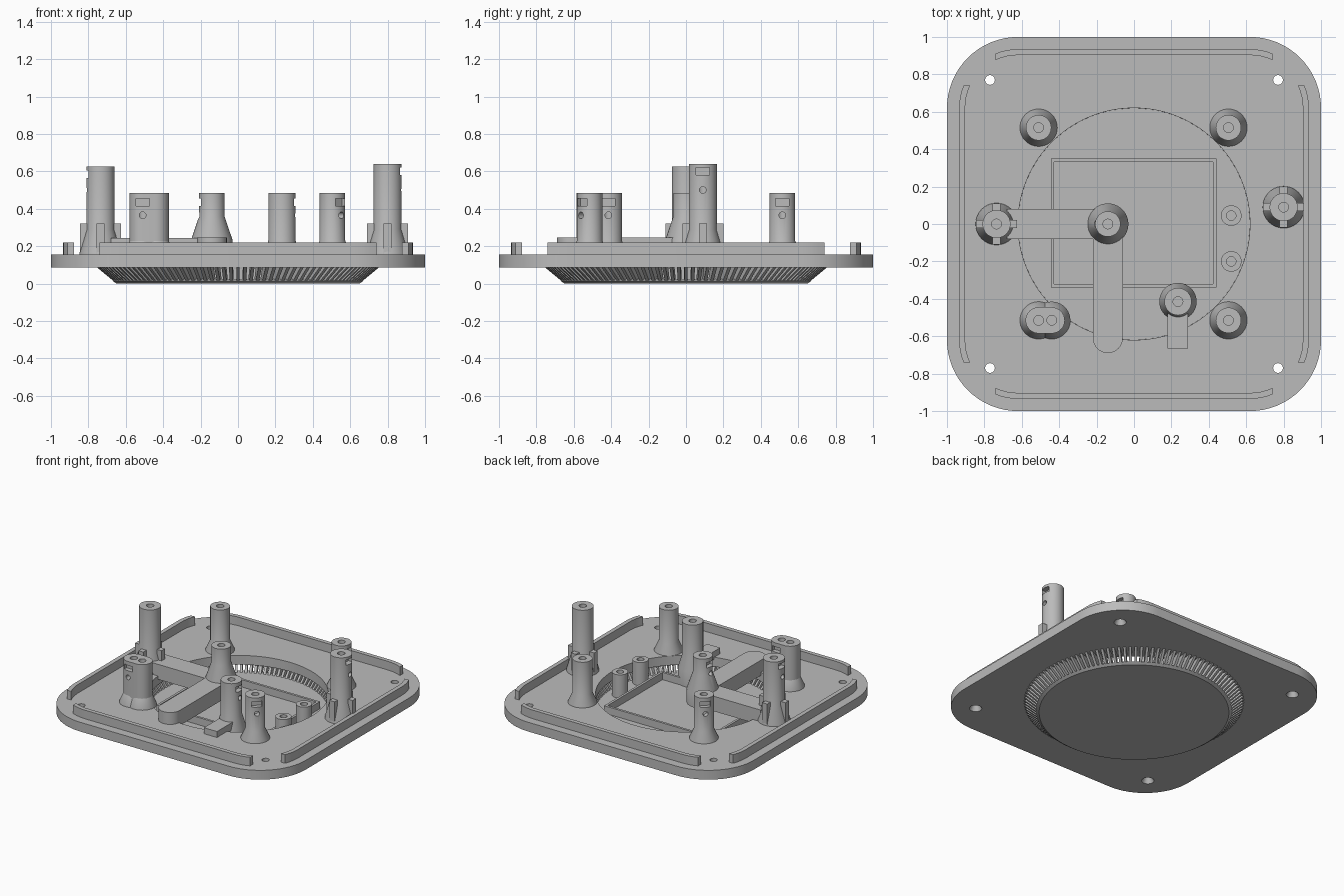
import bpy, bmesh, math
from mathutils import Matrix, Vector

cube = bpy.data.objects.get("Cube")
if cube:
    bpy.data.objects.remove(cube, do_unlink=True)

grey = bpy.data.materials.new("plain_grey")
grey.use_nodes = True
grey.diffuse_color = (0.5, 0.5, 0.5, 1)
grey.node_tree.nodes["Principled BSDF"].inputs["Base Color"].default_value = (0.5, 0.5, 0.5, 1)


def make(name, bm):
    bmesh.ops.recalc_face_normals(bm, faces=bm.faces)
    mesh = bpy.data.meshes.new(name)
    bm.to_mesh(mesh)
    bm.free()
    mesh.materials.append(grey)
    obj = bpy.data.objects.new(name, mesh)
    bpy.context.collection.objects.link(obj)
    return obj


def prism(name, outline, z0, z1):
    """Extrude a closed xy outline between two heights."""
    bm = bmesh.new()
    face = bm.faces.new([bm.verts.new((x, y, z0)) for x, y in outline])
    new = bmesh.ops.extrude_face_region(bm, geom=[face])["geom"]
    bmesh.ops.translate(bm, vec=(0, 0, z1 - z0),
                        verts=[v for v in new if isinstance(v, bmesh.types.BMVert)])
    return make(name, bm)


def box(name, x0, x1, y0, y1, z0, z1):
    return prism(name, [(x0, y0), (x1, y0), (x1, y1), (x0, y1)], z0, z1)


def lathe(name, profile, x=0, y=0, steps=40):
    """Spin an (r, z) profile that starts and ends on the axis."""
    bm = bmesh.new()
    verts = [bm.verts.new((r, 0, z)) for r, z in profile]
    edges = [bm.edges.new(pair) for pair in zip(verts, verts[1:])]
    bmesh.ops.spin(bm, geom=verts + edges, cent=(0, 0, 0), axis=(0, 0, 1),
                   angle=math.tau, steps=steps, use_duplicate=False)
    bmesh.ops.remove_doubles(bm, verts=bm.verts, dist=0.0002)
    bmesh.ops.translate(bm, vec=(x, y, 0), verts=bm.verts)
    return make(name, bm)


def rod(r, z0, z1, x=0, y=0, steps=24):
    return lathe("cutter", [(0, z0), (r, z0), (r, z1), (0, z1)], x, y, steps)


def cut(obj, cutters):
    for c in cutters:
        c.hide_render = True
        mod = obj.modifiers.new("cut", "BOOLEAN")
        mod.operation, mod.solver, mod.object = "DIFFERENCE", "EXACT", c
    graph = bpy.context.evaluated_depsgraph_get()
    mesh = bpy.data.meshes.new_from_object(obj.evaluated_get(graph))
    obj.modifiers.clear()
    obj.data = mesh
    for c in cutters:
        bpy.data.objects.remove(c, do_unlink=True)


def arc(cx, cy, r, a0, a1, n=16):
    angles = [math.radians(a0 + (a1 - a0) * i / n) for i in range(n + 1)]
    return [(cx + r * math.cos(a), cy + r * math.sin(a)) for a in angles]


def side_cuts(x, y, angle, slot_z, hole_zs):
    """Horizontal slot and round side holes facing the given angle."""
    place = Matrix.Translation((x, y, 0)) @ Matrix.Rotation(math.radians(angle), 4, "Z")
    slot = box("cutter", 0.035, 0.2, -0.036, 0.036, slot_z - 0.02, slot_z + 0.02)
    slot.data.transform(place)
    out = [slot]
    for z in hole_zs:
        hole = rod(0.018, 0.01, 0.2, steps=16)
        hole.data.transform(place @ Matrix.Translation((0, 0, z)) @ Matrix.Rotation(math.pi / 2, 4, "Y"))
        out.append(hole)
    return out


def post(name, x, y, base, flare, r0, r, top, angle, slot_z, hole_zs):
    """Drilled post on a flared foot; base and flare are (bottom z, top z)."""
    obj = lathe(name, [(0, base[0]), (r0, base[0]), (r0, flare[0]), (r, flare[1]), (r, top), (0, top)], x, y)
    cut(obj, [rod(0.026, 0.25, 1, x, y)] + side_cuts(x, y, angle, slot_z, hole_zs))
    return obj


# Base plate with the round opening and four corner screw holes
PLATE, TOP, RIM = 0.085, 0.155, 0.22
C, R = 0.62, 0.38
outline = []
for k, (sx, sy) in enumerate([(1, 1), (-1, 1), (-1, -1), (1, -1)]):
    outline += arc(sx * C, sy * C, R, 90 * k, 90 * k + 90)
plate = prism("base_plate", outline, PLATE, TOP)
holes = [rod(0.62, 0, 0.3, steps=96)]
for sx in (-1, 1):
    for sy in (-1, 1):
        holes.append(lathe("cutter", [(0, 0.07), (0.05, 0.07), (0.026, 0.12), (0.026, 0.3), (0, 0.3)],
                           sx * 0.77, sy * 0.77, 24))
cut(plate, holes)

# Locating rims along the four sides, curving in at the ends
def rim_y(x, inset):
    over = max(0, abs(x) - C)
    r = R - inset
    return C + math.sqrt(r * r - over * over)

xs = [-0.74, -0.71, -0.68, -0.65, -C, C, 0.65, 0.68, 0.71, 0.74]
for k, side in enumerate(["back", "right", "front", "left"]):
    rim = prism(side + "_rim", [(x, rim_y(x, 0.065)) for x in xs] +
                [(x, rim_y(x, 0.097)) for x in reversed(xs)], TOP, RIM)
    rim.data.transform(Matrix.Rotation(k * math.pi / 2, 4, "Z"))

# Recessed floor disc
lathe("floor_disc", [(0, 0), (0.65, 0), (0.67, 0.014), (0.655, 0.025), (0, 0.025)], steps=96)

# Ring of sloping vent ribs
bm = bmesh.new()
COUNT = 120
for i in range(COUNT):
    turn = Matrix.Rotation(math.tau * i / COUNT, 3, "Z")
    loops = []
    for w in (-0.009, 0.009):
        loops.append([bm.verts.new(turn @ Vector((r, w, z))) for r, z in
                      [(0.755, 0.087), (0.665, 0.013), (0.61, 0.013), (0.665, 0.087)]])
    a, b = loops
    bm.faces.new(a)
    bm.faces.new(b[::-1])
    for j in range(4):
        bm.faces.new([a[j], b[j], b[j - 1], a[j - 1]])
make("vent_ribs", bm)

# Thin rectangular frame on the floor
frame = box("floor_frame", -0.445, 0.44, -0.34, 0.35, 0.02, 0.08)
cut(frame, [box("cutter", -0.427, 0.422, -0.322, 0.332, 0.025, 0.2)])

# Two small bosses on the floor
for name, y in [("back_boss", 0.045), ("front_boss", -0.2)]:
    boss = lathe(name, [(0, 0.02), (0.055, 0.02), (0.055, 0.2), (0, 0.2)], 0.52, y)
    cut(boss, [rod(0.025, 0.06, 0.4, 0.52, y)])

# Bridging arms and the small ledge
prism("front_arm", arc(-0.14, 0, 0.08, 0, 180) + arc(-0.14, -0.61, 0.08, 180, 360), 0.13, 0.245)
box("right_arm", -0.68, -0.14, -0.08, 0.08, 0.13, 0.243)
box("front_ledge", 0.18, 0.29, -0.665, -0.42, 0.14, 0.2)

# Short posts
for name, x, y, angle in [("back_right_post", -0.51, 0.515, 135), ("back_left_post", 0.505, 0.515, 0),
                          ("front_left_post", 0.505, -0.515, -45)]:
    post(name, x, y, (0.15, 0), (0.16, 0.23), 0.1, 0.068, 0.485, angle, 0.435, [0.365])
post("ledge_post", 0.235, -0.415, (0.02, 0), (0.14, 0.23), 0.1, 0.073, 0.485, 0, 0.435, [0.365])
post("centre_post", -0.14, 0, (0.13, 0), (0.235, 0.36), 0.11, 0.068, 0.485, 180, 0.435, [0.365])

# Twin post with two drilled holes
twin = prism("twin_post", arc(-0.44, -0.515, 0.07, -90, 90) + arc(-0.51, -0.515, 0.07, 90, 270), 0.15, 0.485)
cut(twin, [rod(0.026, 0.25, 1, x, -0.515) for x in (-0.51, -0.44)] +
    side_cuts(-0.51, -0.515, -90, 0.435, [0.365]) + side_cuts(-0.44, -0.515, 90, 0.435, [0.365]))
for name, x in [("twin_foot_right", -0.51), ("twin_foot_left", -0.44)]:
    lathe(name, [(0, 0.15), (0.1, 0.15), (0.1, 0.16), (0.069, 0.23), (0, 0.23)], x, -0.515)

# Tall posts with crossed fins
for name, x, y, top, angle, hole_zs in [("tall_right", -0.735, 0, 0.625, 180, [0.5]),
                                        ("tall_left", 0.8, 0.09, 0.64, 0, [0.5])]:
    post(name + "_post", x, y, (0.15, 0), (0.165, 0.29), 0.112, 0.075, top, angle, top - 0.04, hole_zs)
    for k in range(4):
        fin = box(name + "_fin", 0.06, 0.11, -0.021, 0.021, 0.15, 0.32)
        fin.data.transform(Matrix.Translation((x, y, 0)) @ Matrix.Rotation(k * math.pi / 2, 4, "Z"))

# Smooth the round walls and keep the edges sharp
bpy.ops.object.select_all(action="DESELECT")
for obj in bpy.context.collection.objects:
    if obj.type == "MESH":
        obj.select_set(True)
        bpy.context.view_layer.objects.active = obj
bpy.ops.object.shade_smooth_by_angle(angle=math.radians(25))
